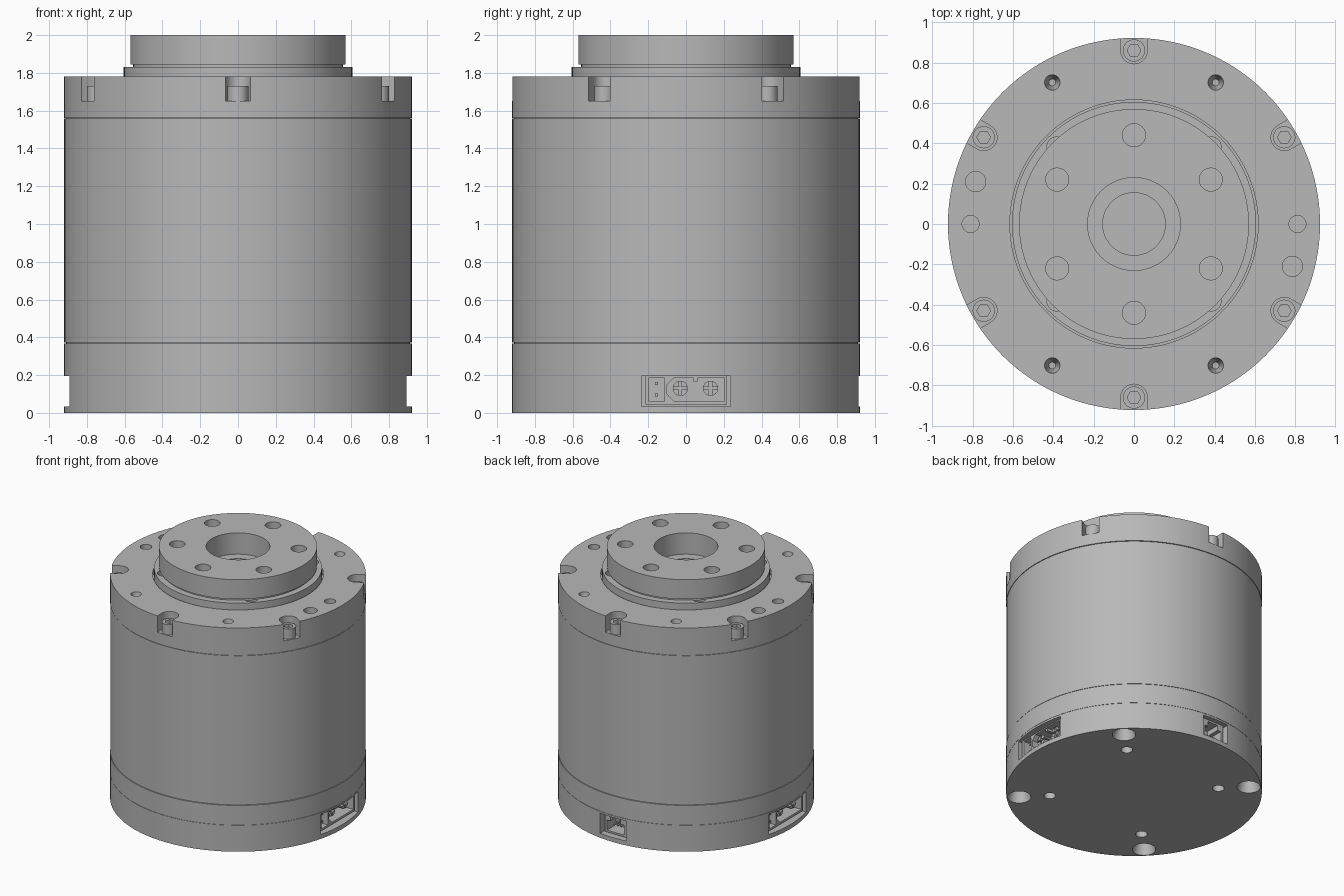
import bpy, bmesh
from math import sin, cos, pi, radians
from mathutils import Matrix, Vector

cube = bpy.data.objects.get("Cube")
if cube:
    bpy.data.objects.remove(cube)

metal = bpy.data.materials.new("grey metal")
metal.use_nodes = True
GREY = (0.48, 0.48, 0.48, 1)
metal.diffuse_color = GREY
metal.node_tree.nodes["Principled BSDF"].inputs["Base Color"].default_value = GREY

# Sideways frame: profile (u, v) lies in (y, z), extrusion runs along +x
SIDE = Matrix(((0, 0, 1, 0), (1, 0, 0, 0), (0, 1, 0, 0), (0, 0, 0, 1)))


def spin(deg):
    return Matrix.Rotation(radians(deg), 4, 'Z')


def circle(r, n=96, cx=0, cy=0):
    return [(cx + r * cos(2 * pi * i / n), cy + r * sin(2 * pi * i / n)) for i in range(n)]


def rect(u0, u1, v0, v1):
    return [(u0, v0), (u1, v0), (u1, v1), (u0, v1)]


def prism(name, pts, low, high, frame=Matrix(), taper=1.0):
    """Extrude a flat profile between two heights, optionally tapering the far end."""
    bm = bmesh.new()
    mid = sum((Vector(p) for p in pts), Vector((0, 0))) / len(pts)
    rings = []
    for h, s in ((low, 1.0), (high, taper)):
        flat = [mid + (Vector(p) - mid) * s for p in pts]
        rings.append([bm.verts.new(frame @ Vector((p.x, p.y, h))) for p in flat])
    a, b = rings
    bm.faces.new(a[::-1])
    bm.faces.new(b)
    for i in range(len(a)):
        j = (i + 1) % len(a)
        bm.faces.new((a[i], a[j], b[j], b[i]))
    bmesh.ops.recalc_face_normals(bm, faces=bm.faces)
    mesh = bpy.data.meshes.new(name)
    bm.to_mesh(mesh)
    bm.free()
    mesh.materials.append(metal)
    ob = bpy.data.objects.new(name, mesh)
    bpy.context.collection.objects.link(ob)
    return ob


def hole(r, x, y, low, high, taper=1.0, n=32):
    return prism("cutter", circle(r, n, x, y), low, high, taper=taper)


def polar(r, deg):
    return r * cos(radians(deg)), r * sin(radians(deg))


def carve(ob, cutters):
    """Cut every cutter out of the part, then discard the cutters."""
    for c in cutters:
        c.hide_render = True
        m = ob.modifiers.new("cut", 'BOOLEAN')
        m.operation = 'DIFFERENCE'
        m.solver = 'EXACT'
        m.object = c
    bpy.context.view_layer.update()
    deps = bpy.context.evaluated_depsgraph_get()
    mesh = bpy.data.meshes.new_from_object(ob.evaluated_get(deps))
    ob.modifiers.clear()
    ob.data = mesh
    for c in cutters:
        bpy.data.objects.remove(c)


# Housing drums
R = 0.922
base = prism("base", circle(R, 128), 0, 0.21)
prism("lower_band", circle(R, 128), 0.212, 0.368)
prism("seam_core", circle(R - 0.012, 128), 0.2, 1.57)
prism("body", circle(R - 0.002, 128), 0.372, 1.558)
cap = prism("top_cap", circle(R, 128), 1.562, 1.78)

# Base: connector pockets and underside holes
cuts = [prism("cutter", rect(-0.235, 0.235, 0.035, 0.195), 0.7, 1, spin(a) @ SIDE) for a in (0, 180)]
cuts.append(prism("cutter", rect(-0.115, 0.115, 0.035, 0.195), 0.74, 1, spin(90) @ SIDE))
for a in range(45, 360, 90):
    cuts.append(hole(0.085, *polar(0.83, a), -0.001, 0.12, 0.6))
    cuts.append(hole(0.042, *polar(0.61, a), -0.001, 0.1))
carve(base, cuts)

# Top cap: screw notches, mounting holes and the groove around the output
SCREWS = range(30, 390, 60)
cuts = []
for a in SCREWS:
    arc = [(0.86 + 0.066 * cos(t), 0.066 * sin(t)) for t in (pi / 2 + pi * i / 16 for i in range(17))]
    cuts.append(prism("cutter", [(1, 0.066)] + arc + [(1, -0.066)], 1.65, 1.85, spin(a)))
for a in (60, 120, 240, 300):
    cuts.append(hole(0.042, *polar(0.81, a), 1.8, 1.66, 0.4))
for s in (-1, 1):
    cuts.append(hole(0.042, s * 0.81, 0, 1.7, 1.8))
    cuts.append(hole(0.05, s * 0.785, s * -0.21, 1.7, 1.8))
cuts.append(prism("cutter", circle(0.615), 1.74, 1.85))
carve(cap, cuts)

# Socket head screws
for a in SCREWS:
    x, y = polar(0.86, a)
    screw = prism("cap_screw", circle(0.055, 32, x, y), 1.64, 1.73)
    carve(screw, [hole(0.034, x, y, 1.68, 1.8, n=6)])

# Output bearing lip with its small screw recesses
lip = prism("output_lip", circle(0.605), 1.73, 1.83)
cuts = [hole(0.05, *polar(0.54, a), 1.77, 1.9) for a in range(45, 360, 90)]
cuts.append(hole(0.155, 0, 0, 1.735, 1.9, n=64))
carve(lip, cuts)

# Output flange and the neck that carries it
neck = prism("output_neck", circle(0.555), 1.825, 1.85)
flange = prism("output_flange", circle(0.57), 1.845, 2.0)
for part in (neck, flange):
    cuts = [hole(0.23, 0, 0, 1.7, 2.1, n=64)]
    cuts += [hole(0.057, *polar(0.44, a), 1.7, 2.1) for a in SCREWS]
    carve(part, cuts)

# Power connectors on both sides
D_SHAPE = [(-0.1, 0.1), (-0.065, 0.062), (0.205, 0.062), (0.205, 0.185), (-0.065, 0.185), (-0.1, 0.15)]
for side, turn in (("left", 0), ("right", 180)):
    f = spin(turn) @ SIDE
    shell = prism(side + "_power_connector", rect(-0.215, 0.218, 0.045, 0.194), 0.69, 0.872, f)
    carve(shell, [prism("cutter", D_SHAPE, 0.76, 1, f),
                  prism("cutter", rect(-0.195, -0.115, 0.06, 0.185), 0.78, 1, f)])
    prism(side + "_connector_key", rect(0.04, 0.062, 0.165, 0.19), 0.75, 0.865, f)
    for u in (-0.03, 0.13):
        pin = prism(side + "_power_pin", circle(0.04, 32, u, 0.13), 0.75, 0.85, f)
        carve(pin, [prism("cutter", rect(u - 0.007, u + 0.007, 0.08, 0.18), 0.8, 1, f),
                    prism("cutter", rect(u - 0.05, u + 0.05, 0.123, 0.137), 0.8, 1, f)])
    for v in (0.095, 0.155):
        prism(side + "_signal_pin", rect(-0.163, -0.147, v - 0.008, v + 0.008), 0.77, 0.85, f)

# Data connector at the back
f = spin(90) @ SIDE
shell = prism("data_connector", rect(-0.095, 0.095, 0.045, 0.194), 0.73, 0.885, f)
T_SHAPE = [(-0.075, 0.06), (0.075, 0.06), (0.075, 0.14), (0.045, 0.14),
           (0.045, 0.18), (-0.045, 0.18), (-0.045, 0.14), (-0.075, 0.14)]
carve(shell, [prism("cutter", T_SHAPE, 0.77, 1, f)])
for i in range(4):
    u = -0.045 + 0.03 * i
    prism("data_pin", rect(u - 0.006, u + 0.006, 0.09, 0.102), 0.76, 0.84, f)

# Smooth the round walls, keep the edges crisp
bpy.ops.object.select_all(action='DESELECT')
for ob in bpy.context.collection.objects:
    if ob.type == 'MESH' and metal.name in ob.data.materials:
        ob.select_set(True)
        bpy.context.view_layer.objects.active = ob
bpy.ops.object.shade_smooth_by_angle(angle=radians(30))
